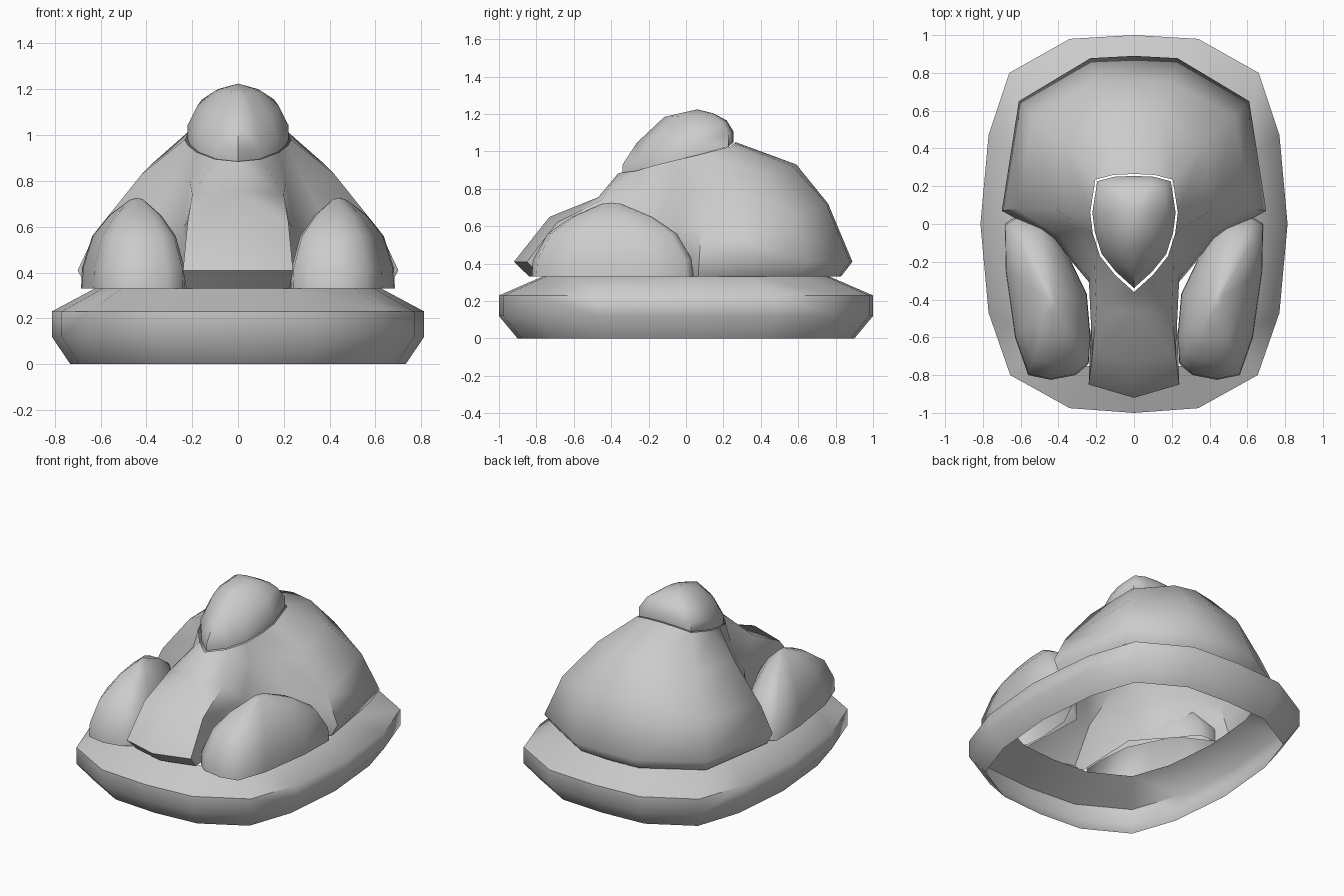
import bpy, bmesh
from mathutils import Vector

if "Cube" in bpy.data.objects:
    bpy.data.objects.remove(bpy.data.objects["Cube"])


def loft(name, rings, closed=False, apex=None):
    """Skin rings of points; half shapes are completed by a mirror in x."""
    bm = bmesh.new()
    rows = [[bm.verts.new(p) for p in r] for r in rings]
    n = len(rows[0])
    span = n if closed else n - 1
    for a, b in zip(rows, rows[1:]):
        for i in range(span):
            j = (i + 1) % n
            bm.faces.new((a[i], a[j], b[j], b[i]))
    if apex is not None:
        tip = bm.verts.new(apex)
        for i in range(span):
            bm.faces.new((rows[-1][i], rows[-1][(i + 1) % n], tip))
    # orient outward: columns run clockwise or not, so test one side face
    bm.normal_update()
    centre = sum((v.co for v in bm.verts), Vector()) / len(bm.verts)
    if not closed:
        centre.x = 0
    if sum((f.calc_center_median() - centre).dot(f.normal) for f in bm.faces) < 0:
        bmesh.ops.reverse_faces(bm, faces=bm.faces[:])
    me = bpy.data.meshes.new(name)
    bm.to_mesh(me)
    bm.free()
    ob = bpy.data.objects.new(name, me)
    bpy.context.collection.objects.link(ob)
    mod = ob.modifiers.new("mirror", 'MIRROR')
    mod.use_axis = (True, False, False)
    bpy.ops.object.select_all(action='DESELECT')
    ob.select_set(True)
    bpy.context.view_layer.objects.active = ob
    bpy.ops.object.modifier_apply(modifier="mirror")
    bpy.ops.object.shade_smooth_by_angle(angle=1.1)
    return ob


# Base: open sixteen-sided band, rounded inward at top and bottom
outline = [(0, 1), (.34, .98), (.66, .8), (.77, .47), (.813, 0),
           (.77, -.47), (.655, -.8), (.34, -.975), (0, -1)]
loft("base_band", [[(x * s, y * s, z) for x, y in outline]
                   for s, z in [(.9, 0), (1, .12), (1, .23), (.77, .33)]])

# Body: mound at the back narrowing to a tongue at the front, back to front
widest = [(0, .89, .41), (.23, .878, .41), (.61, .65, .41), (.7, .07, .41),
          (.43, -.08, .41), (.22, -.33, .41), (.24, -.85, .41), (0, -.92, .41)]
lower = [(0, .76, .72), (.2, .75, .72), (.53, .57, .66), (.62, .08, .58),
         (.4, -.06, .6), (.24, -.28, .6), (.22, -.69, .62), (0, -.73, .65)]
upper = [(0, .59, .93), (.15, .57, .92), (.37, .42, .88), (.42, .08, .83),
         (.3, -.02, .78), (.21, -.18, .8), (.2, -.45, .74), (0, -.47, .755)]
rim = [(0, .265, 1.05), (.11, .26, 1.045), (.205, .235, 1.025), (.232, .06, .98),
       (.218, -.05, .955), (.18, -.17, .925), (.1, -.27, .895), (0, -.36, .885)]
foot = [(x * .94, y * .93 if y > 0 else y * .91, .33) for x, y, z in widest]
loft("body", [foot, widest, lower, upper, rim])

# Cap: teardrop dome sitting just inside the body's top rim
top = Vector((0, .06, 1.225))
rings = []
for s, t in [(.95, 0), (.95, .24), (.77, .58), (.42, .88)]:
    ring = []
    for p in rim:
        tt = t + (.3 * p[1] if 0 < t < .8 else 0)
        ring.append((p[0] * s, top.y + (p[1] - top.y) * s,
                     p[2] + (top.z - p[2]) * tt))
    rings.append(ring)
loft("cap", rings, apex=top)

# Side lobes: one ridge-shaped mound mirrored to the other side
edge = [(.31, -.8), (.44, -.825), (.56, -.8), (.63, -.6), (.68, -.25), (.685, 0),
        (.62, .04), (.5, .04), (.38, -.1), (.25, -.37), (.23, -.6), (.24, -.74)]
cx, cy = .44, -.4
loft("side_lobe", [[(cx + (x - cx) * s, cy + (y - cy) * s, z) for x, y in edge]
                   for s, z in [(1, .33), (.985, .42), (.8, .56), (.5, .65), (.12, .72)]],
     closed=True, apex=(cx, cy, .726))
